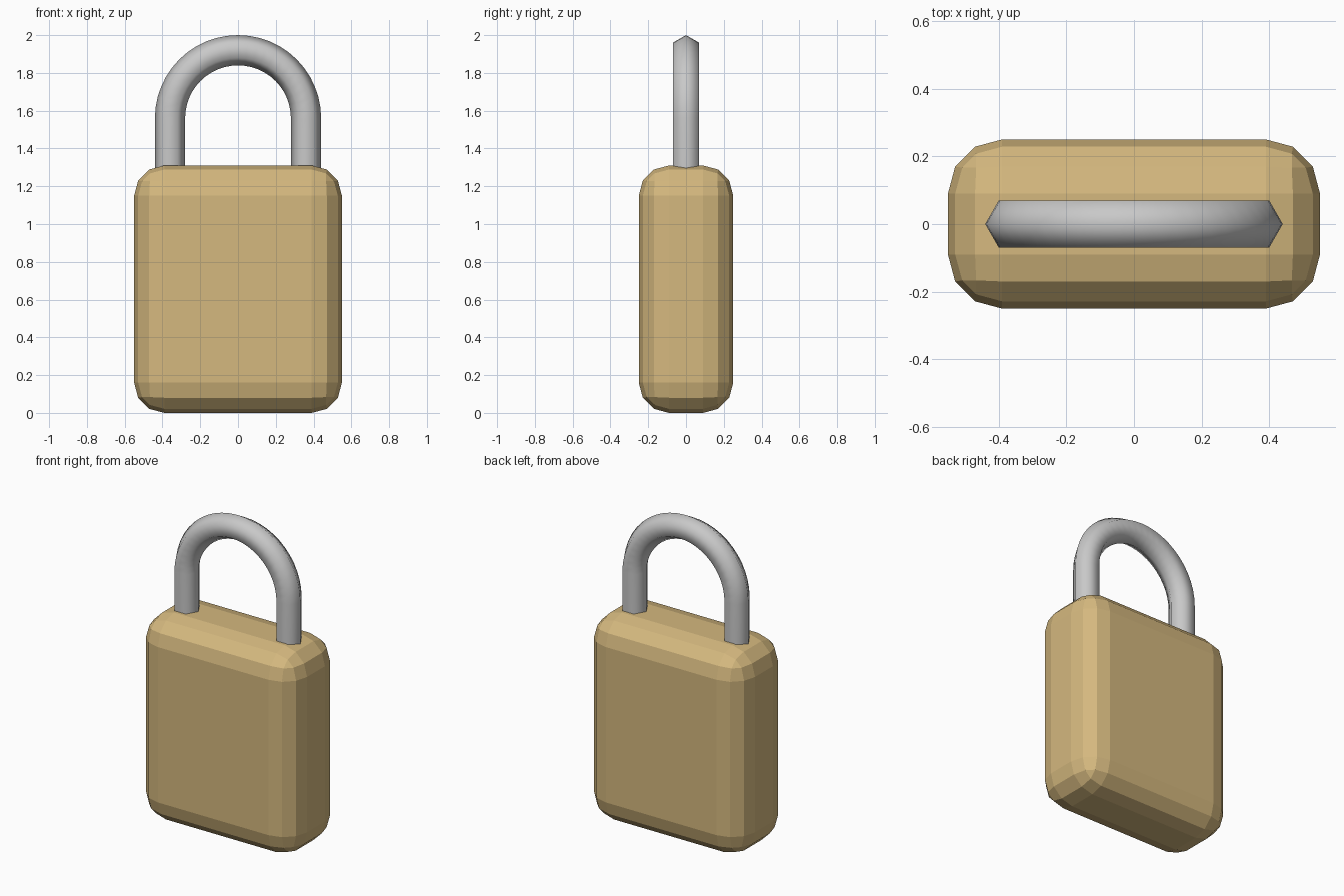
import bpy, bmesh, math
from mathutils import Vector

if "Cube" in bpy.data.objects:
    bpy.data.objects.remove(bpy.data.objects["Cube"])


def material(name, rgb):
    m = bpy.data.materials.new(name)
    m.diffuse_color = (*rgb, 1)
    m.use_nodes = True
    m.node_tree.nodes["Principled BSDF"].inputs["Base Color"].default_value = m.diffuse_color
    return m


def add_object(name, bm, mat):
    bmesh.ops.recalc_face_normals(bm, faces=bm.faces)
    mesh = bpy.data.meshes.new(name)
    bm.to_mesh(mesh)
    bm.free()
    mesh.materials.append(mat)
    obj = bpy.data.objects.new(name, mesh)
    bpy.context.collection.objects.link(obj)
    return obj


brass = material("brass", (0.66, 0.48, 0.21))
steel = material("steel", (0.58, 0.58, 0.58))

# Lock body: a box with broad, faceted rounded edges
bm = bmesh.new()
bmesh.ops.create_cube(bm, size=1)
for v in bm.verts:
    v.co = Vector((v.co.x * 1.1, v.co.y * 0.5, (v.co.z + 0.5) * 1.31))
body = add_object("lock_body", bm, brass)
bevel = body.modifiers.new("rounded_edges", "BEVEL")
bevel.width = 0.16
bevel.segments = 3
bevel.limit_method = "NONE"

# Shackle: six-sided bar swept up one leg, over the arch and down the other
SIDES, ARC, RADIUS, BAR, ARCH_Z, LEG_END = 6, 24, 0.36, 0.08, 1.56, 1.2
path = [(0, LEG_END)]
path += [(math.pi * i / ARC, ARCH_Z) for i in range(ARC + 1)]
path += [(math.pi, LEG_END)]

bm = bmesh.new()
rings = []
for angle, z in path:
    out = Vector((math.cos(angle), 0, math.sin(angle)))
    ring = []
    for k in range(SIDES):
        t = 2 * math.pi * k / SIDES
        co = out * (RADIUS + BAR * math.cos(t))
        ring.append(bm.verts.new((co.x, BAR * math.sin(t), co.z + z)))
    rings.append(ring)
for a, b in zip(rings, rings[1:]):
    for k in range(SIDES):
        n = (k + 1) % SIDES
        face = bm.faces.new((a[k], a[n], b[n], b[k]))
        face.smooth = True
for end in (rings[0], rings[-1]):
    bm.faces.new(end)
add_object("shackle", bm, steel)
